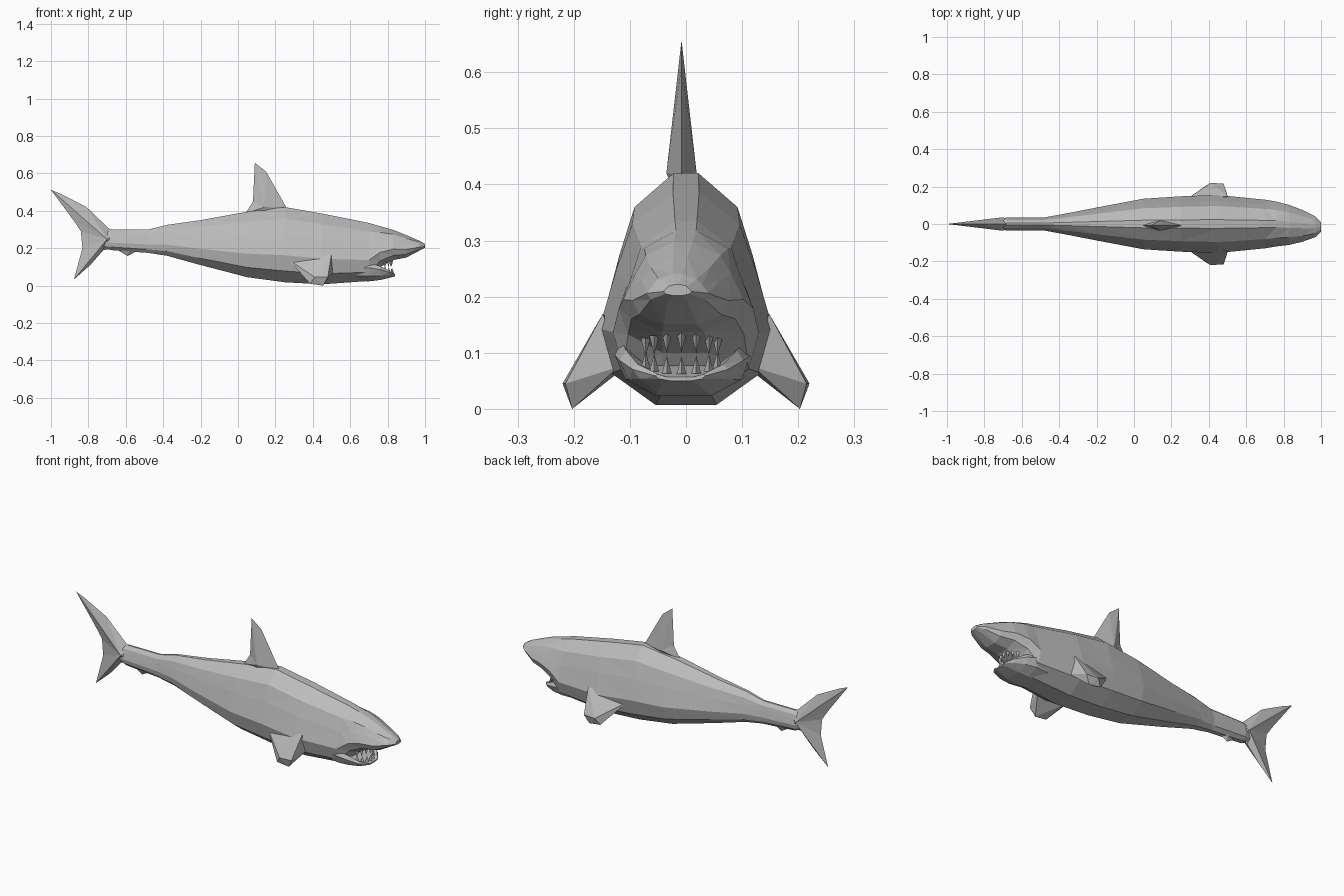
import bpy, bmesh, math

if "Cube" in bpy.data.objects:
    bpy.data.objects.remove(bpy.data.objects["Cube"], do_unlink=True)

grey = bpy.data.materials.new("grey skin")
grey.use_nodes = True
grey.diffuse_color = (0.5, 0.5, 0.5, 1)
grey.node_tree.nodes["Principled BSDF"].inputs["Base Color"].default_value = (0.5, 0.5, 0.5, 1)


def finish(name, bm):
    bmesh.ops.recalc_face_normals(bm, faces=bm.faces)
    mesh = bpy.data.meshes.new(name)
    bm.to_mesh(mesh)
    bm.free()
    mesh.materials.append(grey)
    obj = bpy.data.objects.new(name, mesh)
    bpy.context.collection.objects.link(obj)
    return obj


def loft(name, half, sections):
    """Skin a mirrored half profile through sections (x, top, bottom, half width, y shift)."""
    bm = bmesh.new()
    profile = half + [(-y, t) for y, t in reversed(half)]
    rings = [[bm.verts.new((x, shift + y * w, low + t * (top - low))) for y, t in profile]
             for x, top, low, w, shift in sections]
    n = len(profile)
    for a, b in zip(rings, rings[1:]):
        for i in range(n):
            bm.faces.new((a[i], a[(i + 1) % n], b[(i + 1) % n], b[i]))
    bm.faces.new(rings[0])
    bm.faces.new(rings[-1])
    bmesh.ops.triangulate(bm, faces=bm.faces[:])
    return finish(name, bm)


def blade(name, rim, hub, thick, y=0):
    """Thin-edged fin: an outline fanned to a thick hub on both sides."""
    bm = bmesh.new()
    edge = [bm.verts.new((x, y, z)) for x, z in rim]
    for side in (-1, 1):
        centre = bm.verts.new((hub[0], y + side * thick, hub[1]))
        for a, b in zip(edge, edge[1:] + edge[:1]):
            bm.faces.new((a, b, centre))
    return finish(name, bm)


# Body with raised snout underside
loft("body",
     [(0.15, 1), (0.62, 0.85), (0.8, 0.64), (1, 0.36), (0.86, 0.15), (0.35, 0)],
     [(-0.74, 0.28, 0.21, 0.02, 0),
      (-0.68, 0.30, 0.19, 0.035, 0),
      (-0.48, 0.30, 0.175, 0.035, 0),
      (-0.38, 0.325, 0.16, 0.053, 0),
      (-0.20, 0.35, 0.11, 0.088, 0),
      (0.05, 0.395, 0.045, 0.135, 0),
      (0.25, 0.42, 0.018, 0.148, 0),
      (0.45, 0.385, 0.007, 0.155, 0),
      (0.70, 0.335, 0.025, 0.13, 0),
      (0.76, 0.318, 0.10, 0.12, 0),
      (0.83, 0.298, 0.137, 0.107, -0.005),
      (0.90, 0.27, 0.15, 0.085, -0.01),
      (0.97, 0.24, 0.187, 0.055, -0.015),
      (1.00, 0.222, 0.202, 0.025, -0.015)])

# Open lower jaw with a dished top
loft("lower_jaw",
     [(0.55, 0.6), (0.9, 1), (1, 0.75), (0.85, 0.3), (0.4, 0)],
     [(0.62, 0.11, 0.025, 0.11, 0),
      (0.70, 0.12, 0.023, 0.122, -0.005),
      (0.76, 0.105, 0.03, 0.11, -0.008),
      (0.81, 0.08, 0.042, 0.085, -0.01),
      (0.84, 0.062, 0.05, 0.045, -0.01)])

# Two curved rows of teeth
for name, tip, base_z, reach in (("lower_teeth", 0.032, 0.062, 0.065),
                                 ("upper_teeth", -0.035, 0.135, 0.06)):
    bm = bmesh.new()
    for i in range(7):
        a = math.radians(-66 + 22 * i)
        x, y = 0.76 + reach * math.cos(a), -0.008 + 0.07 * math.sin(a)
        z = base_z + 0.015 * (1 - math.cos(a)) * (1 if tip > 0 else -1)
        base = [bm.verts.new((x + 0.01 * math.cos(k * math.tau / 3),
                              y + 0.01 * math.sin(k * math.tau / 3), z)) for k in range(3)]
        point = bm.verts.new((x, y, z + tip))
        bm.faces.new(base)
        for k in range(3):
            bm.faces.new((base[k], base[(k + 1) % 3], point))
    finish(name, bm)

# Upright fins and tail
blade("dorsal_fin", [(0.04, 0.385), (0.08, 0.45), (0.09, 0.657), (0.15, 0.61),
                     (0.19, 0.54), (0.26, 0.415), (0.15, 0.36)], (0.14, 0.42), 0.027, -0.008)
blade("tail_fin", [(-0.64, 0.29), (-0.69, 0.305), (-0.81, 0.42), (-0.95, 0.492), (-1, 0.512),
                   (-0.88, 0.35), (-0.84, 0.29), (-0.832, 0.2), (-0.877, 0.033),
                   (-0.79, 0.11), (-0.72, 0.19), (-0.64, 0.2)], (-0.7, 0.248), 0.036)
blade("anal_fin", [(-0.66, 0.2), (-0.59, 0.158), (-0.55, 0.18), (-0.5, 0.21)],
      (-0.58, 0.19), 0.018)

# Stubby paired side fins
for name, side in (("left_pectoral_fin", 1), ("right_pectoral_fin", -1)):
    bm = bmesh.new()
    for x, y, z in ((0.27, 0.125, 0.14), (0.50, 0.148, 0.17), (0.51, 0.12, 0.075),
                    (0.35, 0.12, 0.065), (0.37, 0.18, 0.03), (0.385, 0.205, 0.01),
                    (0.41, 0.22, 0.045), (0.48, 0.215, 0.045), (0.455, 0.203, 0)):
        bm.verts.new((x, y * side, z))
    bmesh.ops.convex_hull(bm, input=bm.verts[:])
    finish(name, bm)
